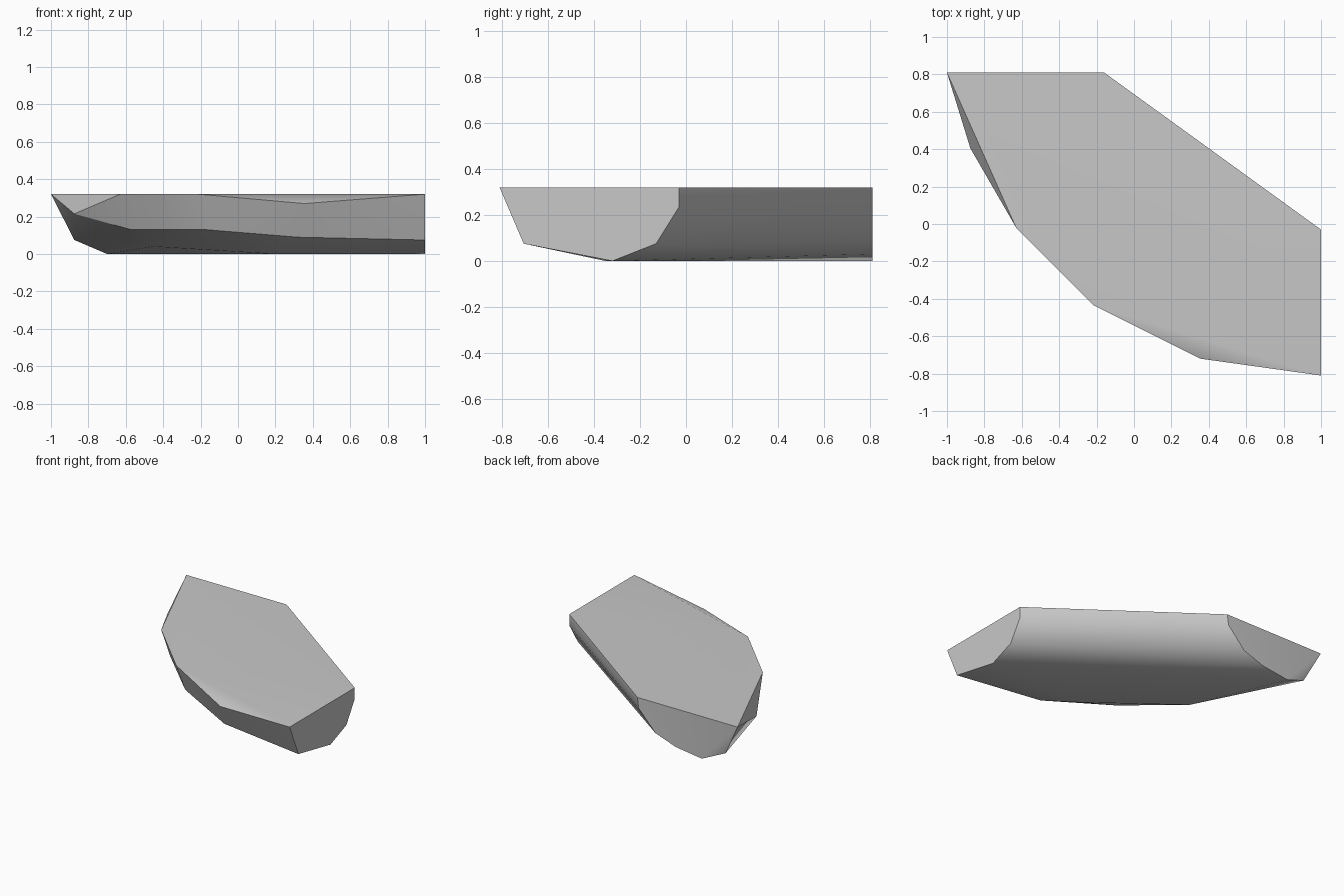
import bpy
import bmesh
import math

default_cube = bpy.data.objects.get("Cube")
if default_cube:
    bpy.data.objects.remove(default_cube, do_unlink=True)

TOP = 0.32

# Single stone colour
stone = bpy.data.materials.new("stone grey")
stone.use_nodes = True
colour = (0.58, 0.58, 0.58, 1)
stone.diffuse_color = colour
shader = next(n for n in stone.node_tree.nodes if n.type == 'BSDF_PRINCIPLED')
shader.inputs["Base Color"].default_value = colour

# Cut end facing the left side: (y, z) profile at x = 1
left_cut = [(-.81, TOP), (-.705, .075), (-.32, 0), (-.13, .075), (-.03, .235), (-.03, TOP)]
# Cut end facing the back: (x, z) profile at y = 0.81
back_cut = [(-1, TOP), (-.7, 0), (-.48, .03), (-.31, .09), (-.17, .24), (-.16, TOP)]
# Chipped front edge: upper rim, lower rim and the edge of the flat underside
upper_rim = [(-.63, -.02, TOP), (-.215, -.435, TOP), (.355, -.72, .27)]
lower_rim = [(-.875, .775, .075), (-.875, .405, .215), (-.57, 0, .13),
             (-.17, -.39, .13), (.32, -.62, .09)]
base_edge = [(-.45, .06, .04), (.2, -.35, 0)]

points = [(1, y, z) for y, z in left_cut]
points += [(x, .81, z) for x, z in back_cut]
points += upper_rim + lower_rim + base_edge

# Wrap the outline points into one solid slab
bm = bmesh.new()
for point in points:
    bm.verts.new(point)
hull = bmesh.ops.convex_hull(bm, input=bm.verts[:])
unused = {v for v in hull["geom_interior"] if isinstance(v, bmesh.types.BMVert)}
bmesh.ops.delete(bm, geom=list(unused), context='VERTS')

# Merge the flat top and cut ends into clean faces
bmesh.ops.dissolve_limit(bm, angle_limit=math.radians(0.1),
                         verts=bm.verts[:], edges=bm.edges[:])
bmesh.ops.recalc_face_normals(bm, faces=bm.faces[:])

mesh = bpy.data.meshes.new("rock_slab")
bm.to_mesh(mesh)
bm.free()
mesh.materials.append(stone)
slab = bpy.data.objects.new("rock_slab", mesh)
bpy.context.collection.objects.link(slab)

# Soft underside, crisp cut edges
bpy.ops.object.select_all(action='DESELECT')
slab.select_set(True)
bpy.context.view_layer.objects.active = slab
bpy.ops.object.shade_smooth_by_angle(angle=math.radians(30))
